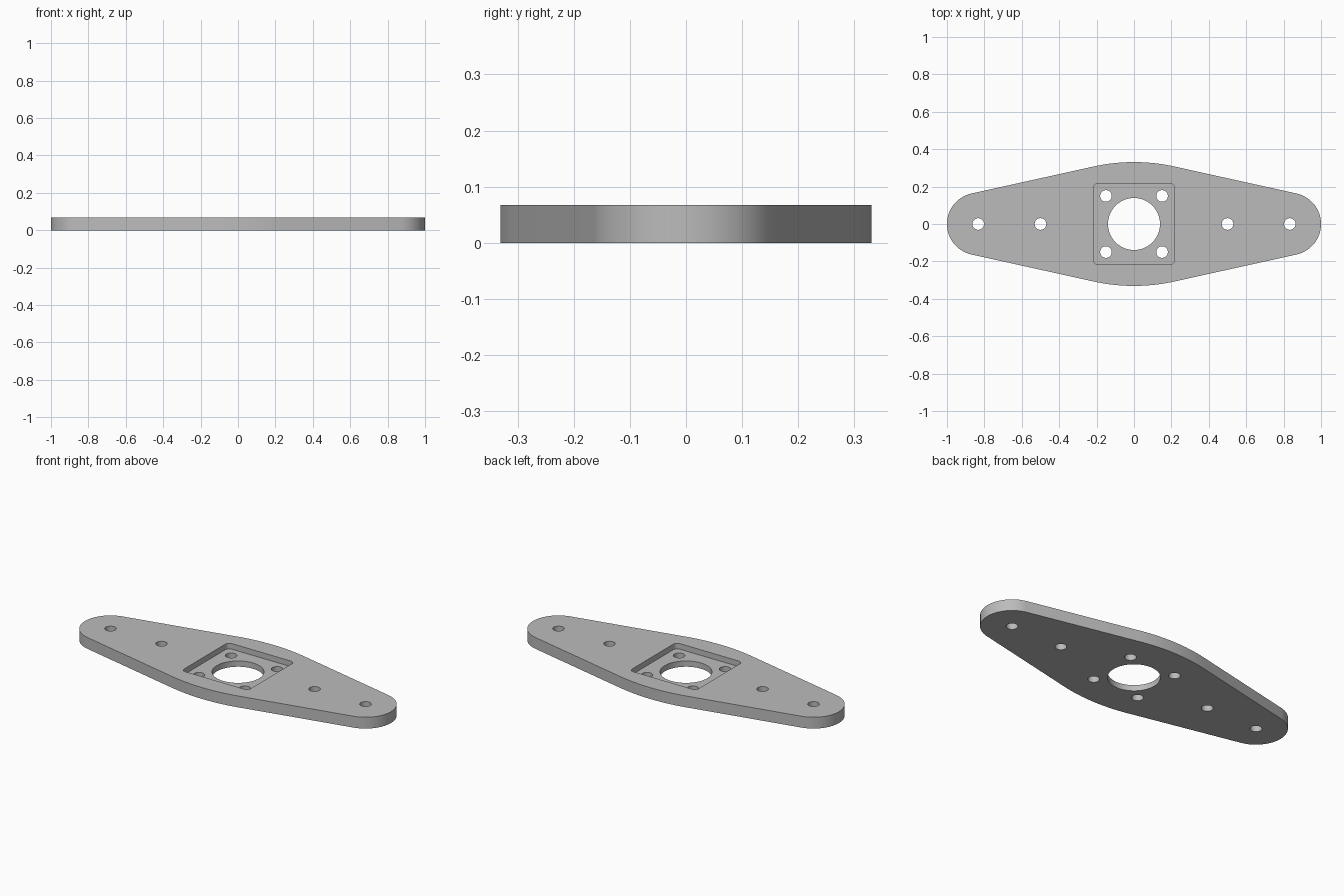
import bpy
import bmesh
from math import sin, cos, pi, radians

cube = bpy.data.objects.get("Cube")
if cube:
    bpy.data.objects.remove(cube, do_unlink=True)

THICK = 0.067
FLOOR = 0.034       # height of the pocket floor
END_X, END_R = 0.833, 0.167
HALF_Y, CROWN_R = 0.331, 1.0
TANGENT = radians(12.6)

grey = bpy.data.materials.new("grey_metal")
grey.use_nodes = True
colour = (0.5, 0.5, 0.5, 1)
grey.diffuse_color = colour
grey.node_tree.nodes["Principled BSDF"].inputs["Base Color"].default_value = colour


def arc(cx, cy, r, start, end, steps):
    """Points along an arc, angles in radians."""
    angles = [start + (end - start) * i / steps for i in range(steps + 1)]
    return [(cx + r * cos(a), cy + r * sin(a)) for a in angles]


def prism(name, outline, bottom, top):
    """Closed outline extruded upwards into a solid."""
    bm = bmesh.new()
    face = bm.faces.new([bm.verts.new((x, y, bottom)) for x, y in outline])
    up = bmesh.ops.extrude_face_region(bm, geom=[face])["geom"]
    bmesh.ops.translate(bm, vec=(0, 0, top - bottom),
                        verts=[v for v in up if isinstance(v, bmesh.types.BMVert)])
    bmesh.ops.recalc_face_normals(bm, faces=bm.faces)
    mesh = bpy.data.meshes.new(name)
    bm.to_mesh(mesh)
    bm.free()
    mesh.materials.append(grey)
    obj = bpy.data.objects.new(name, mesh)
    bpy.context.collection.objects.link(obj)
    return obj


def cut(target, cutter):
    """Subtract the cutter from the target, then discard it."""
    mod = target.modifiers.new("cut", "BOOLEAN")
    mod.operation = "DIFFERENCE"
    mod.solver = "EXACT"
    mod.object = cutter
    bpy.context.view_layer.objects.active = target
    bpy.ops.object.modifier_apply(modifier=mod.name)
    bpy.data.objects.remove(cutter, do_unlink=True)


# Plate outline: round ends joined by straight flanks to broad crowns
lean = pi / 2 - TANGENT
half = arc(END_X, 0, END_R, -lean, lean, 32)
half += arc(0, HALF_Y - CROWN_R, CROWN_R, lean, pi - lean, 20)
outline = half + [(-x, -y) for x, y in half]
plate = prism("mounting_plate", outline, 0, THICK)

# Square pocket with rounded corners
side, corner = 0.217, 0.025
pocket = []
for i, (sx, sy) in enumerate([(1, 1), (-1, 1), (-1, -1), (1, -1)]):
    pocket += arc(sx * (side - corner), sy * (side - corner), corner,
                  i * pi / 2, (i + 1) * pi / 2, 6)
cut(plate, prism("pocket_cutter", pocket, FLOOR, THICK + 0.1))

# Centre bore, pocket corner holes and arm holes
holes = [(0, 0, 0.139)]
holes += [(x, y, 0.031) for x in (-0.15, 0.15) for y in (-0.15, 0.15)]
holes += [(x, 0, 0.031) for x in (-END_X, -0.5, 0.5, END_X)]
for x, y, r in holes:
    ring = arc(x, y, r, 0, 2 * pi, 48)[:-1]
    cut(plate, prism("hole_cutter", ring, -0.1, THICK + 0.1))

# Smooth walls, sharp rims
bpy.ops.object.select_all(action="DESELECT")
plate.select_set(True)
bpy.context.view_layer.objects.active = plate
bpy.ops.object.shade_smooth_by_angle(angle=radians(30))
